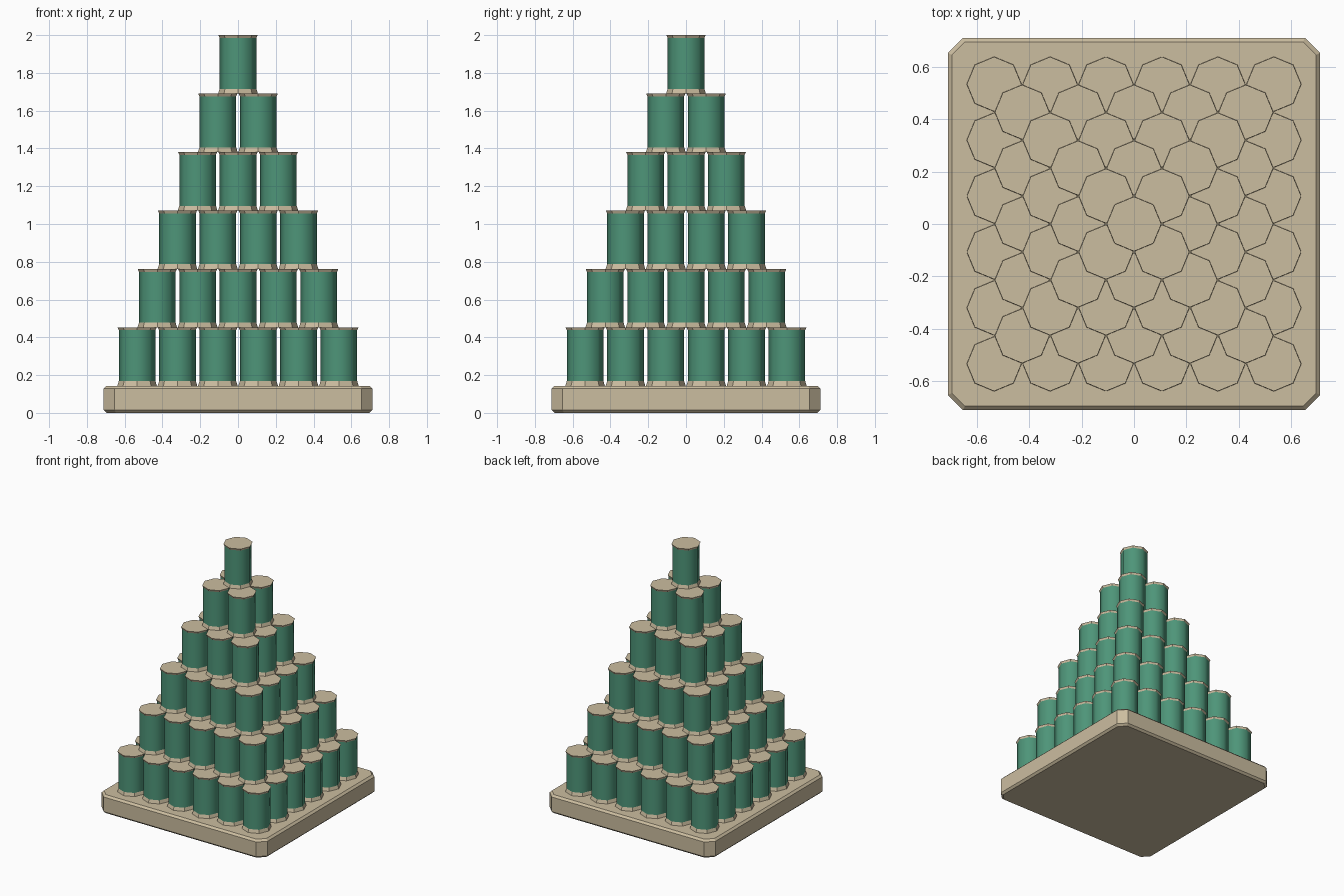
import bpy, bmesh
from math import cos, sin, tau

cube = bpy.data.objects.get("Cube")
if cube:
    bpy.data.objects.remove(cube, do_unlink=True)

LAYERS = 6
SPACING = 0.2137
BASE_HALF, BASE_TOP = 0.711, 0.143
CAN_HEIGHT = (2 - BASE_TOP) / LAYERS
SIDES = 8


def material(name, color):
    mat = bpy.data.materials.new(name)
    mat.use_nodes = True
    mat.diffuse_color = color
    mat.node_tree.nodes["Principled BSDF"].inputs["Base Color"].default_value = color
    return mat


tan = material("tan", (0.60, 0.51, 0.35, 1))
green = material("green", (0.076, 0.30, 0.19, 1))


def link(name, mesh, location=(0, 0, 0)):
    obj = bpy.data.objects.new(name, mesh)
    obj.location = location
    bpy.context.collection.objects.link(obj)
    return obj


def loft(name, rings):
    """Join closed rings of points, cap both ends."""
    bm = bmesh.new()
    loops = [[bm.verts.new(p) for p in ring] for ring in rings]
    bm.faces.new(loops[0][::-1])
    bm.faces.new(loops[-1])
    for low, high in zip(loops, loops[1:]):
        n = len(low)
        for i in range(n):
            j = (i + 1) % n
            bm.faces.new((low[i], low[j], high[j], high[i]))
    mesh = bpy.data.meshes.new(name)
    bm.to_mesh(mesh)
    bm.free()
    return mesh


def cut_square(half, cut, z):
    a, b = half, half - cut
    return [(a, -b, z), (a, b, z), (b, a, z), (-b, a, z),
            (-a, b, z), (-a, -b, z), (-b, -a, z), (b, -a, z)]


def circle(radius, z):
    return [(radius * cos(tau * i / SIDES), radius * sin(tau * i / SIDES), z)
            for i in range(SIDES)]


# Base slab with cut corners and bevelled rims
edge = 0.015
base = loft("base", [cut_square(BASE_HALF - edge, 0.05, 0),
                     cut_square(BASE_HALF, 0.057, edge),
                     cut_square(BASE_HALF, 0.057, BASE_TOP - edge),
                     cut_square(BASE_HALF - edge, 0.05, BASE_TOP)])
base.materials.append(tan)
link("base", base)

# One can: flared foot, smooth green body, flared lid
can = loft("can", [circle(0.105, 0), circle(0.097, 0.025),
                   circle(0.097, CAN_HEIGHT - 0.015), circle(0.104, CAN_HEIGHT)])
can.materials.append(tan)
can.materials.append(green)
for face in can.polygons:
    is_body = abs(face.normal.z) < 0.05
    face.material_index = int(is_body)
    face.use_smooth = is_body
# Keep the rims crisp where they meet the body
sharp = can.attributes.new("sharp_edge", "BOOLEAN", "EDGE")
for e in can.edges:
    z0, z1 = (can.vertices[v].co.z for v in e.vertices)
    sharp.data[e.index].value = abs(z0 - z1) < 0.001

# Square pyramid of cans, one fewer per side on each layer
for layer in range(LAYERS):
    count = LAYERS - layer
    start = -(count - 1) / 2 * SPACING
    for row in range(count):
        for col in range(count):
            link(f"can_{layer + 1}_{row + 1}_{col + 1}", can,
                 (start + col * SPACING, start + row * SPACING,
                  BASE_TOP + layer * CAN_HEIGHT))
